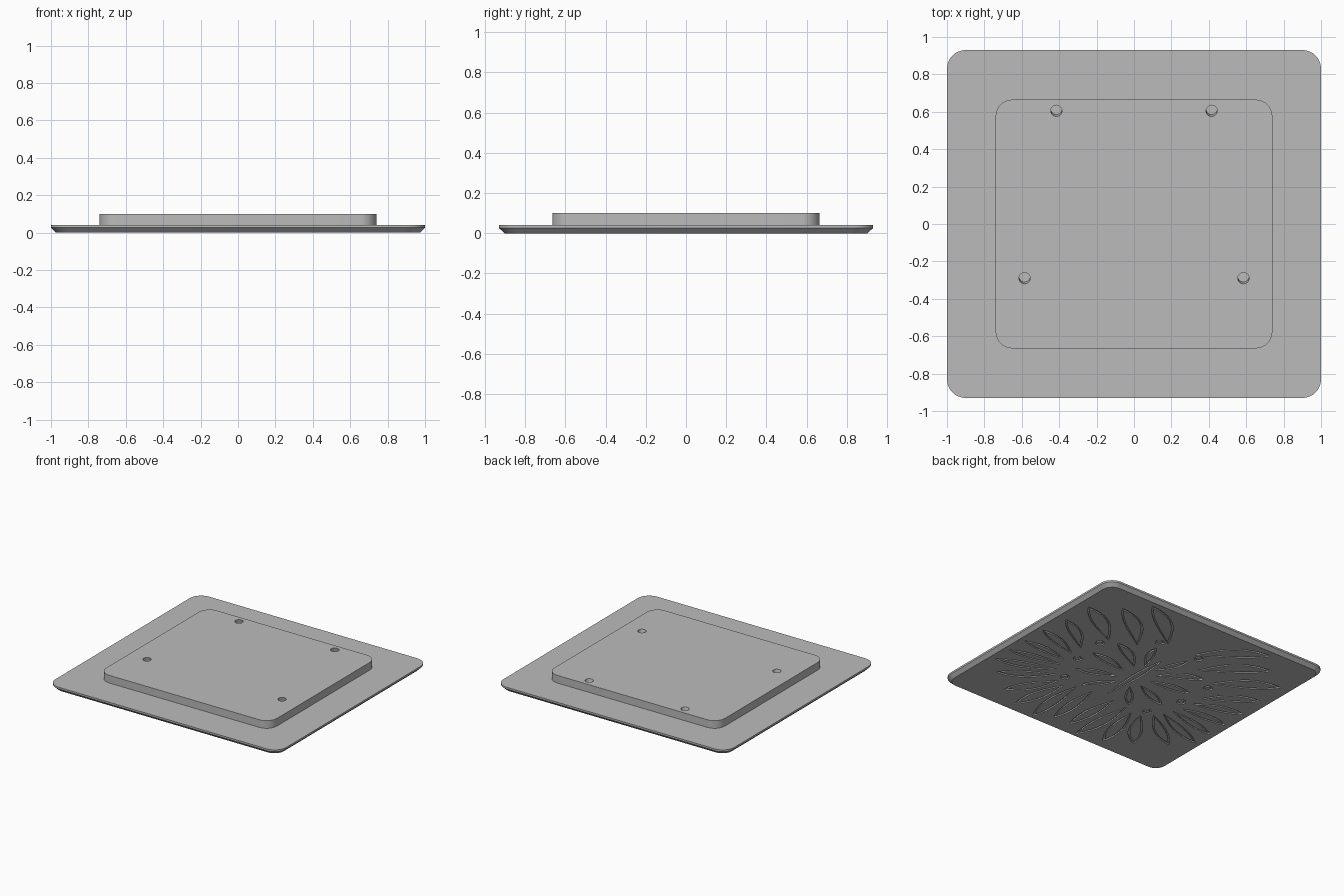
import bpy, bmesh, math
from mathutils import Vector, Matrix

cube = bpy.data.objects.get("Cube")
if cube:
    bpy.data.objects.remove(cube, do_unlink=True)

grey = bpy.data.materials.new("plain grey")
grey.use_nodes = True
grey.diffuse_color = (0.5, 0.5, 0.5, 1)
grey.node_tree.nodes["Principled BSDF"].inputs["Base Color"].default_value = (0.5, 0.5, 0.5, 1)


def new_object(name, bm):
    bmesh.ops.recalc_face_normals(bm, faces=bm.faces)
    mesh = bpy.data.meshes.new(name)
    bm.to_mesh(mesh)
    bm.free()
    mesh.materials.append(grey)
    obj = bpy.data.objects.new(name, mesh)
    bpy.context.collection.objects.link(obj)
    return obj


def rounded_rect(hx, hy, r, z, steps=8):
    pts = []
    for k, (sx, sy) in enumerate([(1, 1), (-1, 1), (-1, -1), (1, -1)]):
        for i in range(steps + 1):
            a = math.pi / 2 * (k + i / steps)
            pts.append((sx * (hx - r) + r * math.cos(a), sy * (hy - r) + r * math.sin(a), z))
    return pts


def loft(name, loops):
    bm = bmesh.new()
    rings = [[bm.verts.new(p) for p in loop] for loop in loops]
    n = len(rings[0])
    for a, b in zip(rings, rings[1:]):
        for i in range(n):
            bm.faces.new((a[i], a[(i + 1) % n], b[(i + 1) % n], b[i]))
    bm.faces.new(rings[0])
    bm.faces.new(rings[-1])
    return new_object(name, bm)


def cut(target, cutter):
    mod = target.modifiers.new("cut", "BOOLEAN")
    mod.operation, mod.solver, mod.object = "DIFFERENCE", "EXACT", cutter
    mod.use_self = True
    bpy.context.view_layer.objects.active = target
    bpy.ops.object.modifier_apply(modifier=mod.name)
    bpy.data.objects.remove(cutter, do_unlink=True)


def leaf(base, tip, width, bend, inset, steps=14):
    """Pointed leaf outline, bowed sideways by bend and shrunk by inset."""
    base, tip = Vector(base), Vector(tip)
    axis = (tip - base).normalized()
    side = Vector((-axis.y, axis.x))
    length = (tip - base).length
    pts = []
    for i in range(2 * steps):
        t = i / steps if i <= steps else 2 - i / steps
        sign = 1 if i <= steps else -1
        half = (width - inset) * math.sin(math.pi * t ** 1.2) ** 0.8 if 0 < t < 1 else 0
        along = 2.5 * inset + t * (length - 5 * inset)
        pts.append(base + axis * along + side * (sign * half + bend * math.sin(math.pi * t)))
    return pts


def groove(bm, outer, inner, depth=0.01):
    """Closed channel between two outlines of equal length."""
    n = len(outer)
    section = [(outer, -0.01), (outer, depth), (inner, depth), (inner, -0.01)]
    rings = [[bm.verts.new((p[0], p[1], z)) for p in loop] for loop, z in section]
    for k in range(4):
        a, b = rings[k], rings[(k + 1) % 4]
        for i in range(n):
            bm.faces.new((a[i], a[(i + 1) % n], b[(i + 1) % n], b[i]))


# Base plate with a chamfered lower edge
plate = loft("base_plate", [
    rounded_rect(0.973, 0.903, 0.08, 0),
    rounded_rect(1, 0.93, 0.1, 0.026),
    rounded_rect(1, 0.93, 0.1, 0.04)])

# Engraved leaves on the underside: base, tip, half width, bend
leaves = [
    ((.12, .52), (.55, .86), .06, .03),
    ((.28, .37), (.69, .70), .06, .03),
    ((.48, .29), (.89, .56), .06, .02),
    ((.56, .08), (.90, .32), .045, .02),
    ((.56, -.02), (.93, .10), .04, .01),
    ((.55, -.12), (.93, -.10), .035, .01),
    ((.52, -.19), (.93, -.27), .035, 0),
    ((.49, -.26), (.93, -.43), .04, -.01),
    ((.45, -.32), (.80, -.57), .045, -.01),
    ((.38, -.38), (.60, -.72), .05, -.01),
    ((.31, -.40), (.41, -.83), .05, 0),
    ((.23, -.36), (.20, -.88), .05, .01),
    ((.10, -.34), (.07, -.80), .045, 0),
    ((.10, .12), (.40, .30), .04, .02),
    ((.12, .03), (.45, .08), .035, .01),
    ((.11, -.06), (.40, -.17), .035, 0),
    ((.06, -.12), (.22, -.32), .03, 0),
    ((.04, .17), (.15, .42), .03, -.01),
]
rings = [(.50, .22), (.18, .50), (.48, -.05), (.38, -.31)]
bm = bmesh.new()
for s in (1, -1):
    for base, tip, width, bend in leaves:
        loops = [[(s * p.x, p.y) for p in leaf(base, tip, width, bend, inset)]
                 for inset in (0, 0.012)]
        groove(bm, *loops)
    for cx, cy in rings:
        loops = [[(s * cx + r * math.cos(math.tau * i / 16), cy + r * math.sin(math.tau * i / 16))
                  for i in range(16)] for r in (0.032, 0.02)]
        groove(bm, *loops)
# Central slender body
groove(bm, leaf((0, -.3), (0, .3), .03, 0, 0), leaf((0, -.3), (0, .3), .03, 0, .012))
cut(plate, new_object("leaf_cutter", bm))

# Raised block on top
block = loft("raised_block", [
    rounded_rect(0.74, 0.665, 0.09, 0.036),
    rounded_rect(0.74, 0.665, 0.09, 0.1)])

# Four slanted blind holes
bm = bmesh.new()
for x, y in [(.415, .605), (-.415, .605), (.585, -.29), (-.585, -.29)]:
    made = bmesh.ops.create_cone(bm, cap_ends=True, segments=32, radius1=.03, radius2=.03, depth=.08)
    for v in made["verts"]:
        v.co += Vector((x, y - .25 * v.co.z, .1))
cut(block, new_object("hole_cutter", bm))

for obj in (plate, block):
    bpy.ops.object.select_all(action="DESELECT")
    obj.select_set(True)
    bpy.context.view_layer.objects.active = obj
    bpy.ops.object.shade_smooth_by_angle(angle=math.radians(25))
